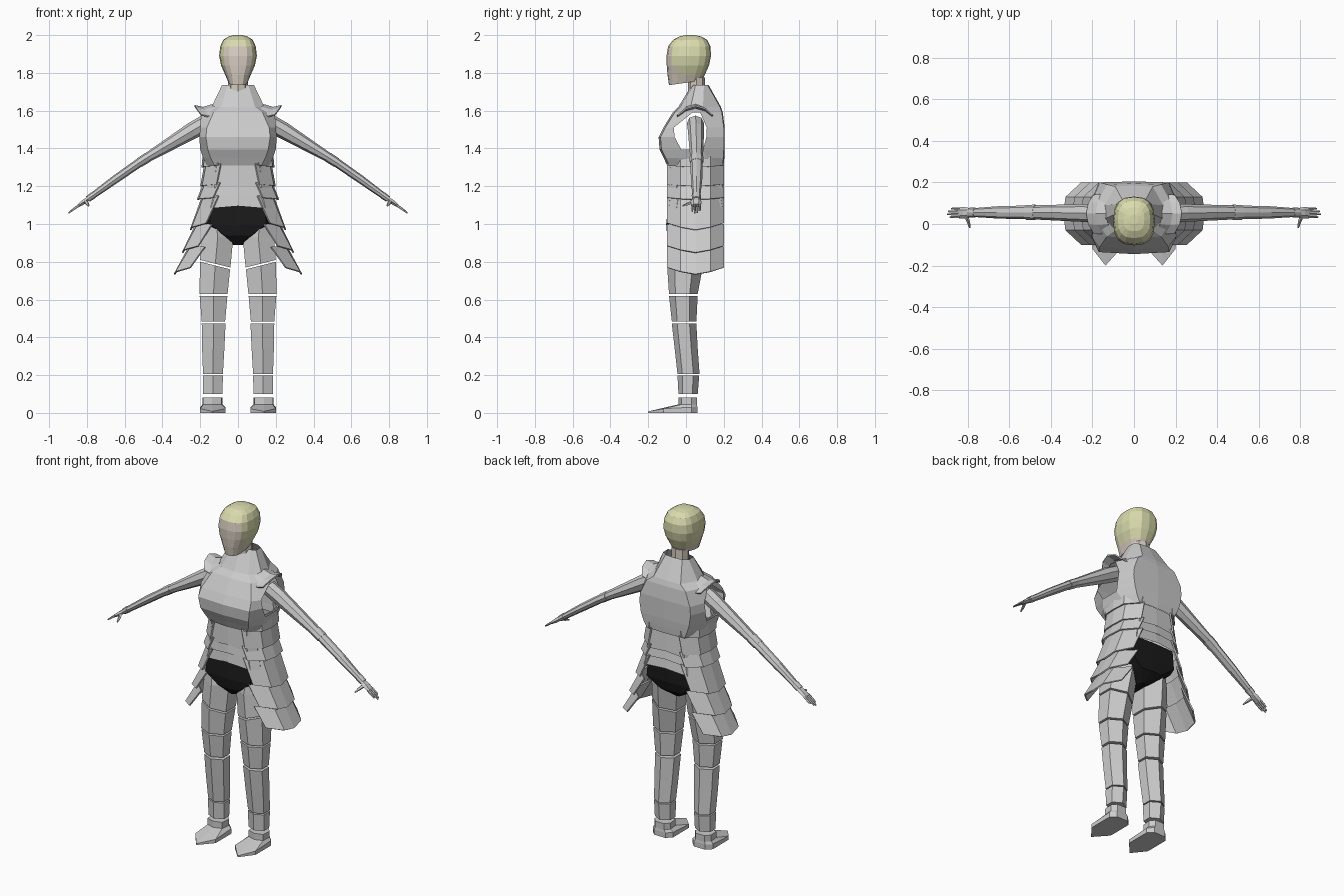
import bpy, bmesh, math
from mathutils import Vector

if "Cube" in bpy.data.objects:
    bpy.data.objects.remove(bpy.data.objects["Cube"])


def material(name, rgb):
    m = bpy.data.materials.new(name)
    m.diffuse_color = (*rgb, 1)
    m.use_nodes = True
    m.node_tree.nodes["Principled BSDF"].inputs["Base Color"].default_value = m.diffuse_color
    return m


def loft(name, rings, closed=True, caps=True, mirror=False, mats=(), skip=None, thick=0):
    """Skin a list of point rings; skip(i, j) leaves a hole."""
    bm = bmesh.new()
    vs = [[bm.verts.new(p) for p in r] for r in rings]
    n = len(rings[0])
    for i in range(len(vs) - 1):
        for j in range(n if closed else n - 1):
            if skip and skip(i, j):
                continue
            k = (j + 1) % n
            bm.faces.new((vs[i][j], vs[i][k], vs[i + 1][k], vs[i + 1][j]))
    if caps:
        bm.faces.new(vs[0][::-1])
        bm.faces.new(vs[-1])
    bmesh.ops.recalc_face_normals(bm, faces=bm.faces)
    me = bpy.data.meshes.new(name)
    bm.to_mesh(me)
    bm.free()
    ob = bpy.data.objects.new(name, me)
    bpy.context.collection.objects.link(ob)
    for m in mats:
        me.materials.append(m)
    if thick:
        mod = ob.modifiers.new("Thickness", 'SOLIDIFY')
        mod.thickness = thick
    if mirror:
        ob.modifiers.new("Mirror", 'MIRROR')
    return ob


def body_ring(z, w, c, yf, ysf, ysb, yb, dip=0):
    """Symmetric torso section: front, front corner, side pair, back corner, back."""
    half = [(c, yf + .01), (w, ysf), (w, ysb), (c, yb - .005)]
    right = [(x, y, z) for x, y in half]
    left = [(-x, y, z) for x, y in reversed(half)]
    return [(0, yf, z - dip), *right, (0, yb, z - dip), *left]


def limb(name, stations, sides=8):
    """Tapered arm segment through (x, y, z, half depth, half height)."""
    t = (Vector(stations[-1][:3]) - Vector(stations[0][:3])).normalized()
    u = (Vector((0, 1, 0)) - t * t.y).normalized()
    v = t.cross(u)
    rings = [[Vector((x, y, z)) + u * a * math.cos(math.tau * k / sides) + v * b * math.sin(math.tau * k / sides)
              for k in range(sides)] for x, y, z, a, b in stations]
    return loft(name, rings, mirror=True)


def leg_ring(z, x0, x1, yf, yb, tilt=0):
    cx, d = (x0 + x1) / 2, yb - yf
    pts = [(cx, yf, 0), (x1, yf + .22 * d, 1), (x1, yf + .72 * d, 1),
           (cx, yb, 0), (x0, yf + .72 * d, -1), (x0, yf + .22 * d, -1)]
    return [(x, y, z + s * tilt) for x, y, s in pts]


skin = material("skin", (.68, .61, .53))
hair = material("hair", (.70, .71, .42))
black = material("black", (.01, .01, .01))

# Head: squarish rings, hair assigned to crown, sides and back
rings = []
for z, w, yf, yb in [(1.735, .05, -.09, .085), (1.79, .068, -.098, .1), (1.84, .09, -.102, .122),
                     (1.89, .1, -.103, .132), (1.94, .094, -.095, .13), (1.975, .078, -.068, .112),
                     (1.993, .05, -.035, .08), (2.0, .02, 0, .045)]:
    ring = []
    for k in range(16):
        a = math.tau * k / 16
        ca, sa = math.cos(a), math.sin(a)
        sx, sy = math.copysign(abs(ca) ** .75, ca), math.copysign(abs(sa) ** .75, sa)
        y = (yf + yb) / 2 + sy * (yb - yf) / 2
        tilt = .025 * (y - yf) / (yb - yf) if z < 1.76 else 0
        ring.append((w * sx, y, z + tilt))
    rings.append(ring)
head = loft("head", rings, mats=(skin, hair))
for p in head.data.polygons:
    c = p.center
    p.material_index = int(c.z > 1.95 or (c.z > 1.79 and c.y > -.06))
loft("neck", [[(.052 * math.cos(a), .055 + .045 * math.sin(a), z)
               for a in [math.tau * k / 8 for k in range(8)]] for z in (1.68, 1.775)], mats=(skin,))

# Breastplate with open arm holes and raised collar
loft("breastplate", [
    body_ring(1.735, .085, .055, .03, .05, .095, .12),
    body_ring(1.62, .14, .09, -.04, .025, .09, .185),
    body_ring(1.59, .195, .13, -.07, .035, .075, .195),
    body_ring(1.51, .2, .165, -.12, -.065, .11, .205),
    body_ring(1.46, .205, .17, -.145, -.06, .108, .205),
    body_ring(1.395, .2, .16, -.14, -.025, .09, .205),
    body_ring(1.35, .185, .145, -.118, -.04, .11, .203),
    body_ring(1.31, .165, .125, -.1, -.045, .12, .2)],
    caps=False, skip=lambda i, j: 2 <= i <= 4 and j in (2, 7))

# Overlapping waist bands
for i, (zt, wt, zb, wb) in enumerate([(1.32, .155, 1.19, .165), (1.21, .16, 1.14, .178), (1.16, .168, 1.085, .185)]):
    loft(f"waist_band_{i + 1}", [body_ring(zt, wt, wt - .04, -.092, -.04, .12, .185),
                                 body_ring(zb, wb, wb - .04, -.1, -.05, .13, .198, -.012)], caps=False)

# Briefs
loft("briefs", [body_ring(1.11, .165, .14, -.092, -.05, .1, .165),
                body_ring(1.0, .175, .15, -.105, -.05, .1, .165),
                body_ring(.94, .1, .07, -.1, -.04, .09, .15),
                body_ring(.89, .025, .015, -.06, -.02, .06, .09)], mats=(black,))

# Shoulder plates folded over the arms
plate = []
for x, dz, s in [(.135, .015, .95), (.185, 0, 1), (.23, .01, .95)]:
    plate.append([(x - d, .05 + s * y, z + dz) for y, z, d in
                  [(-.1, 1.57, .035), (-.055, 1.605, .01), (0, 1.62, 0), (.055, 1.605, .01), (.095, 1.57, .035)]])
loft("shoulder_plate", plate, closed=False, caps=False, mirror=True, thick=.008)

# Side skirt plates, stacked and flaring outward
for i, (zt, xt, zb, xb) in enumerate([(1.39, .185, 1.3, .193), (1.32, .178, 1.2, .2), (1.22, .182, 1.13, .218),
                                     (1.15, .19, .97, .255), (1.0, .225, .85, .297), (.88, .262, .735, .34)]):
    def skirt(x, z, drop):
        return [(x - .085, -.1, z + drop), (x - .01, -.03, z + drop * .4), (x, .05, z),
                (x - .01, .13, z + drop * .4), (x - .085, .2, z + drop)]
    loft(f"skirt_plate_{i + 1}", [skirt(xt, zt, 0), skirt(xb, zb, .035 if i > 2 else .01)],
         closed=False, caps=False, mirror=True, thick=.008)

# Legs: separate armour segments with gaps between them
segments = {
    "hip": [(1.03, .06, .175, -.085, .11, 0), (.93, .025, .19, -.1, .115, 0), (.79, .04, .2, -.1, .09, .02)],
    "thigh": [(.78, .042, .2, -.1, .09, .02), (.63, .055, .205, -.09, .062, 0)],
    "knee": [(.62, .056, .203, -.09, .062, 0), (.485, .068, .192, -.075, .055, 0)],
    "shin": [(.472, .066, .192, -.075, .055, 0), (.34, .072, .19, -.06, .062, 0), (.205, .08, .185, -.045, .072, 0)],
    "ankle": [(.198, .08, .186, -.045, .07, 0), (.1, .082, .184, -.04, .062, 0)]}
for name, rows in segments.items():
    loft(name, [leg_ring(*r) for r in rows], mirror=True)

# Feet with pointed toes
sole = [(.137, -.2), (.2, -.12), (.2, .03), (.17, .06), (.095, .06), (.065, .03), (.065, -.12)]
cuff = [(.137, -.04), (.184, -.025), (.188, .03), (.165, .058), (.105, .058), (.082, .03), (.088, -.025)]
loft("foot", [[(x, y, 0) for x, y in sole],
              [(x, y, min(.03, .008 + .18 * (y + .2))) for x, y in sole],
              [(x, y, .045) for x, y in cuff], [(x, y, .082) for x, y in cuff]], mirror=True)

# Arms
limb("upper_arm", [(.17, .05, 1.535, .045, .045), (.24, .053, 1.495, .043, .045), (.48, .056, 1.352, .034, .025)])
limb("elbow", [(.475, .056, 1.355, .037, .027), (.52, .056, 1.326, .036, .026)])
limb("forearm", [(.515, .056, 1.33, .033, .024), (.65, .056, 1.236, .03, .022), (.79, .055, 1.135, .02, .016)])
limb("wrist_cuff", [(.765, .055, 1.153, .025, .019), (.795, .055, 1.132, .023, .017)])

# Hand: palm, four fingers and a thumb
limb("palm", [(.785, .055, 1.138, .02, .012), (.815, .054, 1.118, .028, .014), (.843, .053, 1.098, .027, .01)], 6)
for i, tip in enumerate([.885, .898, .894, .878]):
    y = .033 + i * .0135
    limb(f"finger_{i + 1}", [(.838, y, 1.102, .0065, .007), (.87, y, 1.079, .006, .006),
                             (tip, y, 1.102 - (tip - .838) * .74, .004, .004)], 5)
limb("thumb", [(.808, .04, 1.12, .009, .011), (.797, .012, 1.107, .008, .009), (.79, -.018, 1.096, .004, .004)], 5)
